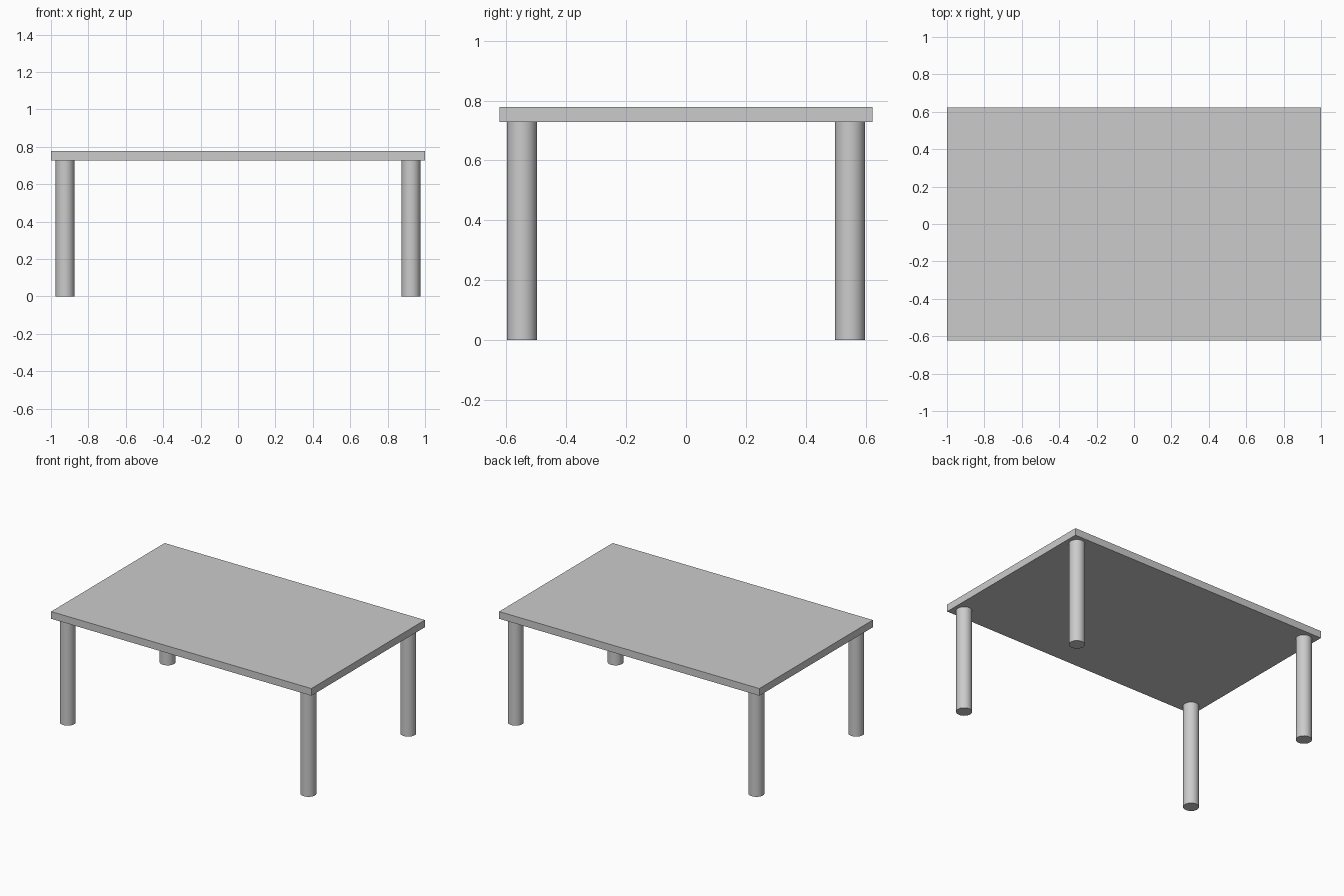
import bpy

if "Cube" in bpy.data.objects:
    bpy.data.objects.remove(bpy.data.objects["Cube"])

HALF_X, HALF_Y = 1.0, 0.623   # table top half sizes
LEG_H, TOP_H = 0.728, 0.778   # underside and upper surface heights
LEG_R, INSET = 0.05, 0.075    # leg radius, distance of leg axis from the edges

# Table top: plain slab
bpy.ops.mesh.primitive_cube_add(size=1, location=(0, 0, (LEG_H + TOP_H) / 2))
top = bpy.context.object
top.name = "table_top"
top.scale = (2 * HALF_X, 2 * HALF_Y, TOP_H - LEG_H)
bpy.ops.object.transform_apply(location=False, rotation=False, scale=True)

# Four round legs, one near each corner
for sx, side in ((-1, "left"), (1, "right")):
    for sy, end in ((-1, "front"), (1, "back")):
        bpy.ops.mesh.primitive_cylinder_add(
            vertices=48, radius=LEG_R, depth=LEG_H,
            location=(sx * (HALF_X - INSET), sy * (HALF_Y - INSET), LEG_H / 2))
        bpy.context.object.name = f"{end}_{side}_leg"
        bpy.ops.object.shade_smooth_by_angle()
